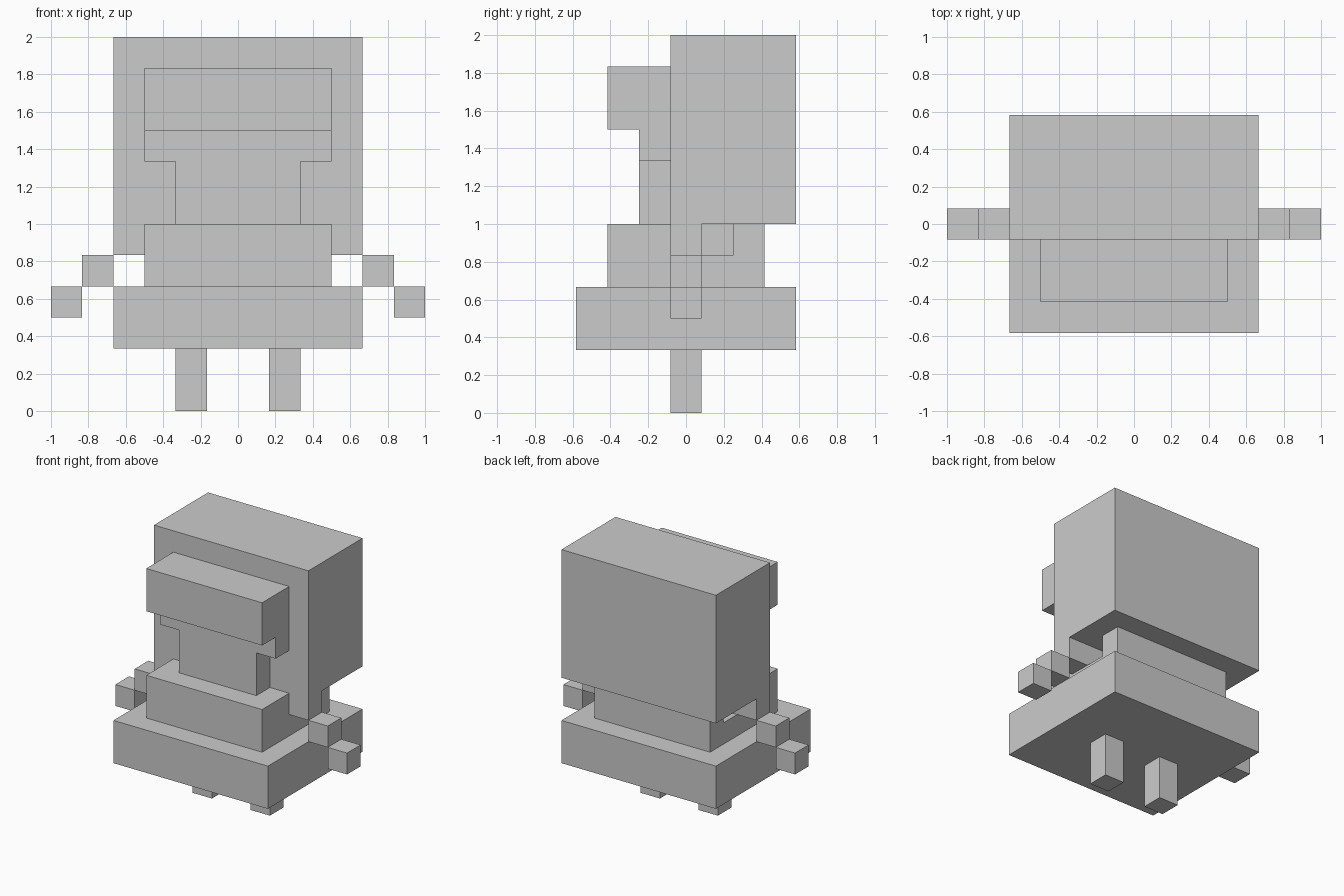
import bpy

if "Cube" in bpy.data.objects:
    bpy.data.objects.remove(bpy.data.objects["Cube"])

U = 1 / 6  # block grid unit


def box(name, x, y, z):
    """Box spanning the given (min, max) ranges in grid units."""
    bpy.ops.mesh.primitive_cube_add(size=1)
    ob = bpy.context.object
    ob.name = ob.data.name = name
    spans = (x, y, z)
    for v in ob.data.vertices:
        v.co = [(s[0] if c < 0 else s[1]) * U for s, c in zip(spans, v.co)]
    return ob


def cut(target, x, y, z):
    """Subtract a box from the target, then discard the cutter."""
    cutter = box("cutter", x, y, z)
    mod = target.modifiers.new("cut", "BOOLEAN")
    mod.operation = "DIFFERENCE"
    mod.solver = "EXACT"
    mod.object = cutter
    bpy.context.view_layer.objects.active = target
    bpy.ops.object.modifier_apply(modifier=mod.name)
    bpy.data.objects.remove(cutter)


def pair(name, x, y, z):
    """Box on the right and its mirror on the left."""
    box(name + "_right", x, y, z)
    box(name + "_left", (-x[1], -x[0]), y, z)


# Lower body
pair("leg", (1, 2), (-.5, .5), (0, 2))
box("skirt", (-4, 4), (-3.5, 3.5), (2, 4))

# Chest with a small notch behind each side lock
chest = box("chest", (-3, 3), (-2.5, 2.5), (4, 6))
for x in ((2, 3.5), (-3.5, -2)):
    cut(chest, x, (.5, 1.5), (5, 6.5))

# Stepped arms
pair("upper_arm", (4, 5), (-.5, .5), (4, 5))
pair("hand", (5, 6), (-.5, .5), (3, 4))

# Hair block, trimmed underneath so only two side locks hang down
hair = box("hair", (-4, 4), (-.5, 3.5), (5, 12))
cut(hair, (-5, 5), (.5, 5), (4, 6))
cut(hair, (-3, 3), (-2, 2), (4, 6))

# Face and overhanging brow
box("lower_face", (-2, 2), (-1.5, -.5), (6, 8))
box("cheeks", (-3, 3), (-1.5, -.5), (8, 9))
box("brow", (-3, 3), (-2.5, -.5), (9, 11))
